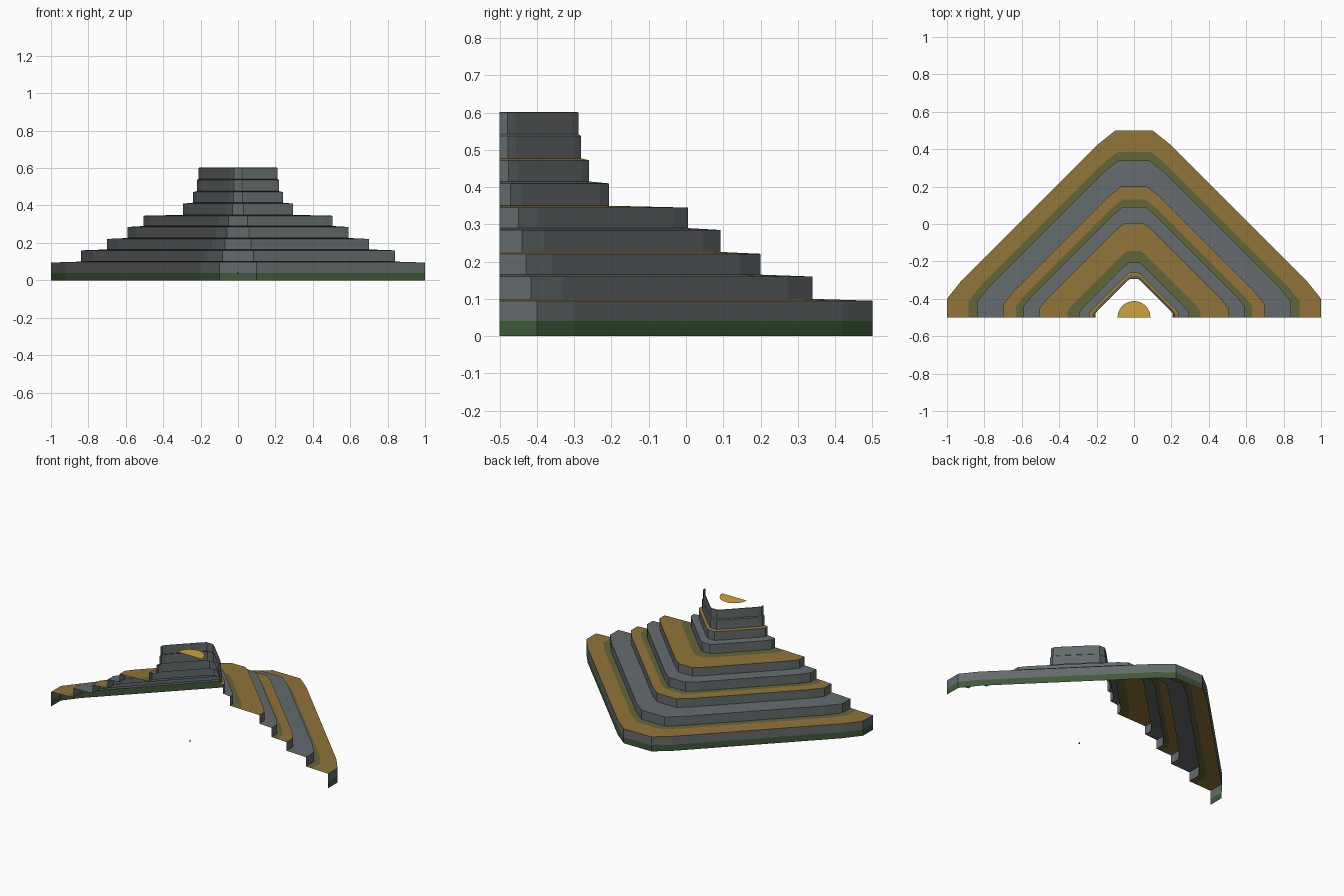
import bpy
import bmesh
import math

cube = bpy.data.objects.get("Cube")
if cube:
    bpy.data.objects.remove(cube, do_unlink=True)


def srgb(c):
    c /= 255
    return c / 12.92 if c < 0.04045 else ((c + 0.055) / 1.055) ** 2.4


def make_material(name, *rgb):
    mat = bpy.data.materials.new(name)
    color = [srgb(c) for c in rgb] + [1]
    mat.use_nodes = True
    mat.diffuse_color = color
    mat.node_tree.nodes["Principled BSDF"].inputs["Base Color"].default_value = color
    return mat


STONE = make_material("grey stone", 100, 107, 109)
OCHRE = make_material("ochre", 145, 115, 56)
MOSS = make_material("moss green", 98, 101, 57)
BASE = make_material("dark green", 63, 90, 55)
GOLD = make_material("bright gold", 206, 162, 58)

FRONT = -0.5  # plane where the half pyramid is cut open


def finish(bm, name, mats):
    mesh = bpy.data.meshes.new(name)
    bm.to_mesh(mesh)
    bm.free()
    for m in mats:
        mesh.materials.append(m)
    obj = bpy.data.objects.new(name, mesh)
    bpy.context.collection.objects.link(obj)
    return obj


# Half outline of a terrace at unit size, mirrored to the other side
half = [(1, 0), (1, 0.1), (0.92, 0.2), (0.2, 0.92), (0.1, 1)]
outline = half + [(-x, y) for x, y in reversed(half)]


def terrace(name, rings, mats):
    """Open shell through (size, height) rings, one material per band."""
    bm = bmesh.new()
    rows = [[bm.verts.new((x * w, FRONT + y * w, z)) for x, y in outline]
            for w, z in rings]
    slots = list(dict.fromkeys(mats))
    for lower, upper, mat in zip(rows, rows[1:], mats):
        for i in range(len(outline) - 1):
            face = bm.faces.new((lower[i], lower[i + 1], upper[i + 1], upper[i]))
            face.material_index = slots.index(mat)
    return finish(bm, name, slots)


# Terraces: outer size, wall top height, where the moss starts (None = no moss), tread colour
steps = [
    (1.00, 0.095, 0.885, OCHRE),
    (0.84, 0.160, None, STONE),
    (0.70, 0.221, 0.63, OCHRE),
    (0.592, 0.285, None, STONE),
    (0.505, 0.345, 0.355, OCHRE),
    (0.293, 0.410, None, STONE),
    (0.24, 0.472, None, OCHRE),
    (0.218, 0.537, None, STONE),
    (0.211, 0.600, None, OCHRE),
]
RISE = 0.005
floor = 0
for n, (size, top, moss, tread) in enumerate(steps):
    last = n == len(steps) - 1
    inner = size - 0.004 if last else steps[n + 1][0]
    inner_z = top + (0.002 if last else RISE)
    rings, mats = [(size, floor)], []
    if n == 0:  # green foot band
        rings.append((size, 0.04))
        mats.append(BASE)
    rings.append((size, top))
    mats.append(STONE)
    if moss:
        rings.append((moss, top + RISE * (size - moss) / (size - inner)))
        mats.append(tread)
    rings.append((inner, inner_z))
    mats.append(MOSS if moss else tread)
    terrace(f"terrace_{n + 1}", rings, mats)
    floor = inner_z

# Flat half disc at the summit
bm = bmesh.new()
arc = [math.pi * i / 16 for i in range(17)]
bm.faces.new([bm.verts.new((0.088 * math.cos(a), FRONT + 0.088 * math.sin(a), 0.6))
              for a in arc])
finish(bm, "summit_disc", [GOLD])

# Tiny marker stone at the centre of the open front
bm = bmesh.new()
bmesh.ops.create_cone(bm, cap_ends=True, segments=6, radius1=0.005, radius2=0.001, depth=0.012)
marker = finish(bm, "marker_stone", [BASE])
marker.location = (0, FRONT + 0.005, 0.043)
